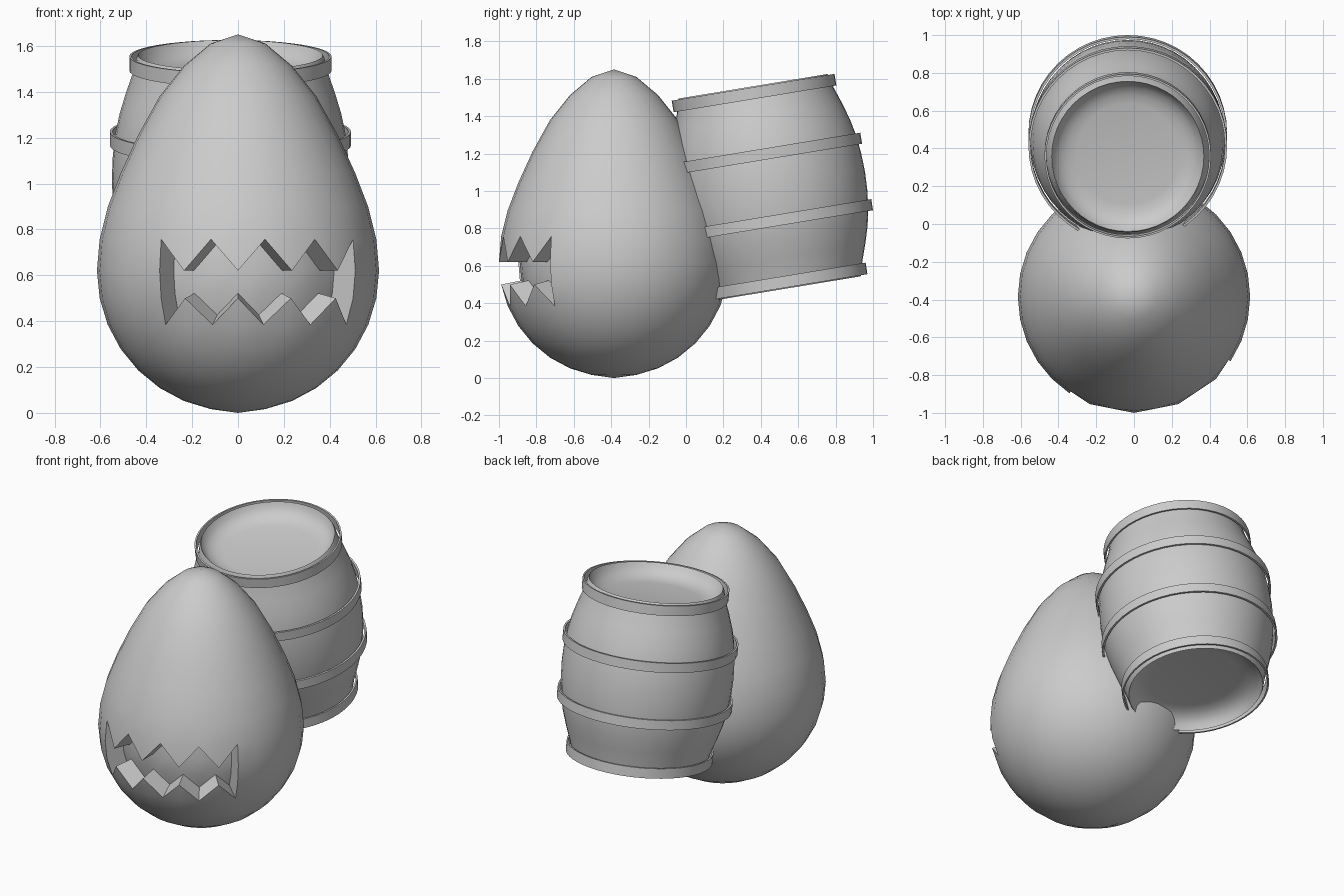
import bpy, bmesh, math
from mathutils import Matrix, Vector

if "Cube" in bpy.data.objects:
    bpy.data.objects.remove(bpy.data.objects["Cube"])

grey = bpy.data.materials.new("plain_grey")
grey.diffuse_color = (0.6, 0.6, 0.6, 1)
grey.use_nodes = True
grey.node_tree.nodes["Principled BSDF"].inputs["Base Color"].default_value = grey.diffuse_color


def finish(name, bm, matrix, angle=35):
    bmesh.ops.recalc_face_normals(bm, faces=bm.faces)
    mesh = bpy.data.meshes.new(name)
    bm.to_mesh(mesh)
    bm.free()
    mesh.materials.append(grey)
    ob = bpy.data.objects.new(name, mesh)
    ob.matrix_world = matrix
    bpy.context.collection.objects.link(ob)
    bpy.ops.object.select_all(action='DESELECT')
    ob.select_set(True)
    bpy.context.view_layer.objects.active = ob
    bpy.ops.object.shade_smooth_by_angle(angle=math.radians(angle))
    return ob


def lathe(name, profile, matrix, closed=False, segs=48):
    """Spin a (radius, height) profile about z."""
    bm = bmesh.new()
    verts = [bm.verts.new((r, 0, z)) for r, z in profile]
    pairs = list(zip(verts, verts[1:])) + ([(verts[-1], verts[0])] if closed else [])
    edges = [bm.edges.new(p) for p in pairs]
    bmesh.ops.spin(bm, geom=verts + edges, axis=(0, 0, 1), cent=(0, 0, 0),
                   angle=math.tau, steps=segs, use_duplicate=False)
    bmesh.ops.remove_doubles(bm, verts=bm.verts, dist=1e-4)
    return finish(name, bm, matrix)


# Egg: round lower half, drawn-out upper half
SEG, R, MID = 32, 0.615, 0.62
step = math.tau / SEG
upper = [0.757, 0.897, 1.045, 1.212, 1.38, 1.513, 1.61]
levels = [(R * math.cos(i * step), MID + R * math.sin(i * step)) for i in range(-7, 1)]
levels += [(R * math.cos((i + 1) * step), z) for i, z in enumerate(upper)]

bm = bmesh.new()
rings = [[bm.verts.new((r * math.sin(k * step), -r * math.cos(k * step), z))
          for k in range(SEG)] for r, z in levels]
bottom, top = bm.verts.new((0, 0, 0)), bm.verts.new((0, 0, 1.65))
mouth = []
for k in range(SEG):
    n = (k + 1) % SEG
    col = k if k < SEG // 2 else k - SEG
    bm.faces.new((bottom, rings[0][n], rings[0][k]))
    bm.faces.new((top, rings[-1][k], rings[-1][n]))
    for i in range(len(rings) - 1):
        a, b, c, d = rings[i][k], rings[i][n], rings[i + 1][n], rings[i + 1][k]
        if -3 <= col <= 4 and i in (5, 6, 7):
            # Mouth rows: zigzag teeth above and below a full middle row
            if i == 6:
                mouth.append(bm.faces.new((a, b, c, d)))
            elif i == 7:
                tri = ((a, b, d), (b, c, d)) if col % 2 else ((a, b, c), (a, c, d))
                mouth.append(bm.faces.new(tri[0]))
                bm.faces.new(tri[1])
            else:
                tri = ((a, c, d), (a, b, c)) if col % 2 else ((b, c, d), (a, b, d))
                mouth.append(bm.faces.new(tri[0]))
                bm.faces.new(tri[1])
        else:
            bm.faces.new((a, b, c, d))

# Mouth recess: push the mouth faces toward the middle of the egg
new = bmesh.ops.extrude_face_region(bm, geom=mouth)["geom"]
centre = Vector((0, 0, MID))
for v in new:
    if isinstance(v, bmesh.types.BMVert):
        v.co = centre + (v.co - centre) * 0.82
bmesh.ops.delete(bm, geom=[f for f in mouth if f.is_valid], context='FACES')
finish("egg", bm, Matrix.Translation((0, -0.385, 0)), 32)

# Barrel leaning against the back of the egg
lean = Matrix.Translation((-0.033, 0.447, 1.019)) @ Matrix.Rotation(math.radians(9.35), 4, 'X')
half = [(0, 0.46), (0.27, 0.46), (0.32, 0.468), (0.36, 0.487), (0.388, 0.515),
        (0.403, 0.548), (0.41, 0.535), (0.425, 0.47), (0.456, 0.38), (0.483, 0.29),
        (0.502, 0.2), (0.513, 0.1)]
lathe("barrel_body", half + [(0.517, 0)] + [(r, -z) for r, z in reversed(half)], lean)

# Thin hoops at the ends and around the belly
for side, word in ((1, "upper"), (-1, "lower")):
    for part, inner, outer, lo, hi in (("end", 0.431, 0.441, 0.48, 0.5425),
                                       ("belly", 0.514, 0.526, 0.15, 0.21)):
        lathe(f"{word}_{part}_hoop", [(inner, side * lo), (outer, side * lo),
                                      (outer, side * hi), (inner, side * hi)], lean, closed=True)
